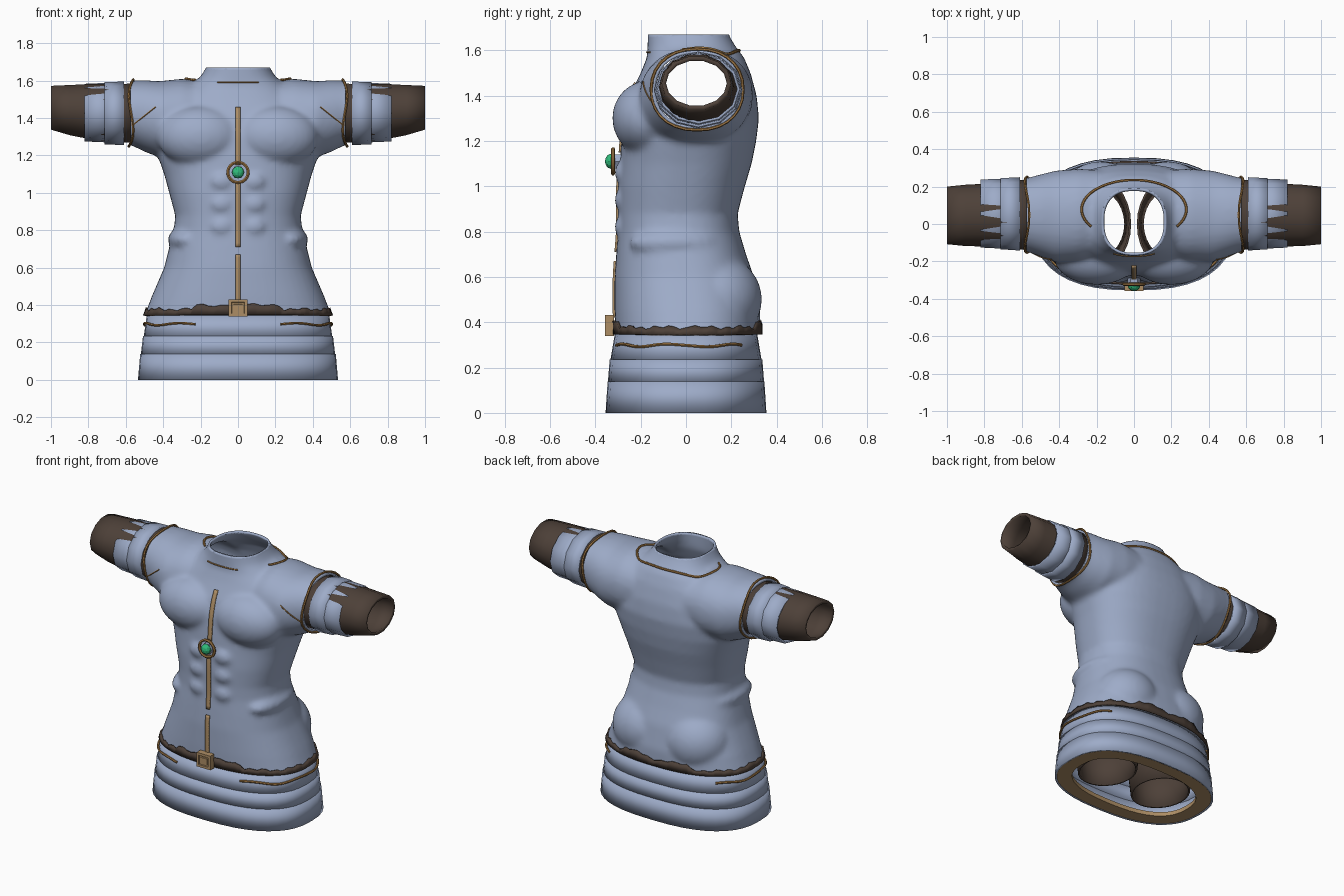
import bpy, bmesh, math
from mathutils import Vector, Matrix
from mathutils.bvhtree import BVHTree

if "Cube" in bpy.data.objects:
    bpy.data.objects.remove(bpy.data.objects["Cube"])


def material(name, rgb):
    m = bpy.data.materials.new(name)
    m.use_nodes = True
    m.diffuse_color = (*rgb, 1)
    m.node_tree.nodes["Principled BSDF"].inputs["Base Color"].default_value = (*rgb, 1)
    return m


CLOTH = material("pale blue cloth", (0.34, 0.41, 0.58))
LEATHER = material("dark brown leather", (0.075, 0.052, 0.04))
BRASS = material("soft brass", (0.42, 0.27, 0.13))
TRIM = material("deep gold trim", (0.36, 0.19, 0.06))
GEM = material("green gem", (0.03, 0.5, 0.2))


def sup(angle, a0, a1, b0, b1, power):
    """Point on a rounded-box outline."""
    c, s = math.cos(angle), math.sin(angle)
    rnd = lambda v: math.copysign(abs(v) ** (2 / power), v)
    return ((a0 + a1) / 2 + rnd(c) * (a1 - a0) / 2,
            (b0 + b1) / 2 + rnd(s) * (b1 - b0) / 2)


def loft(bm, axis, sections, n=32, power=2.4, cap=False):
    """Skin outlines (t, a0, a1, b0, b1) along the z or x axis."""
    rows = []
    for t, *box in sections:
        row = []
        for i in range(n):
            a, b = sup(math.tau * i / n, *box, power)
            row.append(bm.verts.new((a, b, t) if axis == "z" else (t, a, b)))
        rows.append(row)
    for r, q in zip(rows, rows[1:]):
        for i in range(n):
            j = (i + 1) % n
            bm.faces.new((r[i], r[j], q[j], q[i]))
    if cap:
        bm.faces.new(rows[0])
        bm.faces.new(rows[-1])
    bmesh.ops.recalc_face_normals(bm, faces=bm.faces)
    return rows


def finish(name, bm, mat, thickness=0, angle=40):
    me = bpy.data.meshes.new(name)
    bm.to_mesh(me)
    bm.free()
    ob = bpy.data.objects.new(name, me)
    bpy.context.collection.objects.link(ob)
    me.materials.append(mat)
    if angle:
        bpy.ops.object.select_all(action="DESELECT")
        ob.select_set(True)
        bpy.context.view_layer.objects.active = ob
        bpy.ops.object.shade_smooth_by_angle(angle=math.radians(angle))
    if thickness:
        mod = ob.modifiers.new("thickness", "SOLIDIFY")
        mod.thickness = thickness
        mod.offset = -1
    return ob


def tube(name, axis, sections, mat, n=32, power=2.4, thickness=0.012, angle=40):
    bm = bmesh.new()
    loft(bm, axis, sections, n, power)
    return finish(name, bm, mat, thickness, angle)


def evaluated(ob):
    return bpy.data.meshes.new_from_object(ob.evaluated_get(bpy.context.evaluated_depsgraph_get()))


def cord(name, points, radius, mat, cyclic=False):
    cu = bpy.data.curves.new(name, "CURVE")
    cu.dimensions = "3D"
    cu.bevel_depth = radius
    cu.bevel_resolution = 1
    cu.use_fill_caps = True
    sp = cu.splines.new("POLY")
    sp.points.add(len(points) - 1)
    for p, co in zip(sp.points, points):
        p.co = (*co, 1)
    sp.use_cyclic_u = cyclic
    ob = bpy.data.objects.new(name + "_path", cu)
    bpy.context.collection.objects.link(ob)
    bm = bmesh.new()
    bm.from_mesh(evaluated(ob))
    bpy.data.objects.remove(ob)
    return finish(name, bm, mat)


def blob(bm, centre, radii):
    mat = Matrix.Translation(centre) @ Matrix.Diagonal((*radii, 1))
    bmesh.ops.create_icosphere(bm, subdivisions=4, radius=1, matrix=mat)


# Torso: body, shoulders and muscle masses fused into one skin
body = [(0.25, 0.505, -0.31, 0.325), (0.345, 0.5, -0.312, 0.328), (0.45, 0.46, -0.315, 0.328),
        (0.6, 0.395, -0.315, 0.3), (0.7, 0.37, -0.308, 0.265), (0.8, 0.343, -0.3, 0.235),
        (0.88, 0.336, -0.3, 0.228), (1.0, 0.368, -0.3, 0.26), (1.1, 0.395, -0.292, 0.29),
        (1.2, 0.43, -0.285, 0.31), (1.3, 0.44, -0.275, 0.322), (1.4, 0.42, -0.25, 0.312),
        (1.5, 0.36, -0.2, 0.285), (1.57, 0.27, -0.172, 0.255), (1.615, 0.205, -0.17, 0.22),
        (1.67, 0.17, -0.168, 0.187), (1.74, 0.15, -0.168, 0.18)]
shoulder = [(0.64, -0.145, 0.243, 1.255, 1.595), (0.57, -0.148, 0.246, 1.255, 1.6),
            (0.5, -0.175, 0.265, 1.22, 1.602), (0.42, -0.205, 0.285, 1.19, 1.597),
            (0.3, -0.2, 0.295, 1.19, 1.61), (0, -0.15, 0.28, 1.25, 1.57)]
bm = bmesh.new()
loft(bm, "z", [(z, -w, w, f, b) for z, w, f, b in body], 48, cap=True)
loft(bm, "x", shoulder + [(-s[0], *s[1:]) for s in shoulder[-2::-1]], 48, 2.2, cap=True)
for s in (-1, 1):
    blob(bm, (s * 0.2, -0.17, 1.3), (0.23, 0.155, 0.165))      # chest
    blob(bm, (s * 0.18, 0.13, 0.5), (0.22, 0.205, 0.2))        # seat
    blob(bm, (s * 0.27, -0.05, 0.75), (0.105, 0.2, 0.07))      # flank
    for z in (0.82, 0.94, 1.06):
        blob(bm, (s * 0.085, -0.24, z), (0.08, 0.077, 0.065))  # stomach
raw = finish("torso_solid", bm, CLOTH, angle=0)
rm = raw.modifiers.new("fuse", "REMESH")
rm.mode = "VOXEL"
rm.voxel_size = 0.016
sm = raw.modifiers.new("soften", "SMOOTH")
sm.factor = 0.5
sm.iterations = 6
bm = bmesh.new()
bm.from_mesh(evaluated(raw))
bpy.data.objects.remove(raw)
# Open the neck, hem and armholes
for co, no in (((0, 0, 1.67), (0, 0, 1)), ((0, 0, 0.345), (0, 0, -1)),
               ((0.575, 0, 0), (1, 0, 0)), ((-0.575, 0, 0), (-1, 0, 0))):
    bmesh.ops.bisect_plane(bm, geom=bm.verts[:] + bm.edges[:] + bm.faces[:],
                           plane_co=co, plane_no=no, clear_outer=True)
tree = BVHTree.FromBMesh(bm)
finish("torso", bm, CLOTH, 0.014, 60)


def front(x, z, gap=0.004):
    hit = tree.ray_cast(Vector((x, -2, z)), Vector((0, 1, 0)))[0]
    return Vector((x, (hit.y if hit else -0.3) - gap, z))


def top(x, y, gap=0.004):
    hit = tree.ray_cast(Vector((x, y, 3)), Vector((0, 0, -1)))[0]
    return Vector((x, y, (hit.z if hit else 1.6) + gap))


# Skirt in three overlapping tiers, with a bottom lining
for i, (z0, z1, w0, w1, d0, d1) in enumerate([(0.225, 0.345, 0.505, 0.488, 0.335, 0.315),
                                              (0.13, 0.235, 0.52, 0.508, 0.345, 0.337),
                                              (0, 0.138, 0.535, 0.523, 0.355, 0.346)]):
    tube(f"skirt_tier_{i + 1}", "z", [(z0, -w0, w0, -d0, d0), (z1, -w1, w1, -d1, d1)],
         CLOTH, 40, 2.5)
tube("hem_lining", "z", [(0.002, -0.53, 0.53, -0.35, 0.35), (0.002, -0.43, 0.43, -0.255, 0.255),
                         (0.03, -0.43, 0.43, -0.255, 0.255)], BRASS, 40, 2.5, 0)

# Ragged leather belt
bm = bmesh.new()
belt = loft(bm, "z", [(0.346, -0.508, 0.508, -0.322, 0.337), (0.39, -0.494, 0.494, -0.324, 0.337)], 96)
for i, v in enumerate(belt[1]):
    bump = 0.03 if 0.05 < abs(v.co.x) < 0.25 else 0.008
    v.co.z = 0.37 + bump + 0.006 * math.sin(i * 1.9) + 0.004 * math.sin(i * 0.7)
finish("belt", bm, LEATHER, 0.012)

for s, side in ((1, "left"), (-1, "right")):
    # Leg openings inside the skirt
    tube(f"{side}_leg", "z", [(z, s * 0.215 - w, s * 0.215 + w, -d, d) for z, w, d in
                              ((0.04, 0.175, 0.2), (0.2, 0.19, 0.22), (0.42, 0.2, 0.26))],
         LEATHER, 28, 2)
    # Leather sleeve and cloth cuffs
    tube(f"{side}_sleeve", "x", [(s * x, *b) for x, *b in (
        (0.55, -0.138, 0.236, 1.265, 1.588), (0.62, -0.135, 0.235, 1.265, 1.587),
        (0.8, -0.12, 0.215, 1.285, 1.585), (0.9, -0.118, 0.21, 1.305, 1.58),
        (1.0, -0.108, 0.2, 1.335, 1.575))], LEATHER, 14, 2, 0.02, 50)
    tube(f"{side}_upper_cuff", "x", [(s * 0.61, -0.142, 0.25, 1.255, 1.595),
                                     (s * 0.715, -0.135, 0.245, 1.26, 1.592)],
         CLOTH, 12, 2, 0.012, 20)
    tube(f"{side}_lower_cuff", "x", [(s * 0.66, -0.134, 0.243, 1.268, 1.59),
                                     (s * 0.82, -0.126, 0.238, 1.275, 1.583)],
         CLOTH, 12, 2, 0.012, 20)
    # Gold trim on armhole, chest and skirt
    ring = [sup(math.tau * i / 28, -0.154, 0.252, 1.248, 1.606, 2.2) for i in range(28)]
    cord(f"{side}_armhole_trim",
         [(s * (0.572 + 0.012 * math.sin(3 * math.tau * i / 28)), y, z)
          for i, (y, z) in enumerate(ring)], 0.007, TRIM, True)
    cord(f"{side}_chest_seam", [front(s * (0.44 + 0.125 * t / 8), 1.46 - 0.1 * t / 8, 0.001)
                                for t in range(9)], 0.004, TRIM)
    side_arc = [(math.radians(-68 + 4 * i), i) for i in range(29)]
    cord(f"{side}_skirt_trim",
         [(s * x, y, 0.298 + 0.006 * math.sin(i * 0.55)) for (x, y), i in
          ((sup(a, -0.502, 0.502, -0.327, 0.327, 2.5), i) for a, i in side_arc)], 0.007, TRIM)

# Collar trim: open loop around the neck, with a short front piece
loop = [sup(math.radians(-35 + 5 * i), -0.28, 0.28, -0.08, 0.235, 2) for i in range(51)]
cord("collar_trim", [top(x, y) for x, y in loop], 0.007, TRIM)
cord("collar_front_trim", [front(-0.11 + 0.22 * i / 10, 1.592, 0.002) for i in range(11)], 0.004, TRIM)

# Front placket strips
for name, z0, z1 in (("lower_strip", 0.42, 0.67), ("middle_strip", 0.71, 1.06),
                     ("upper_strip", 1.15, 1.46)):
    bm = bmesh.new()
    rows = []
    for i in range(17):
        p = front(0, z0 + (z1 - z0) * i / 16, 0.009)
        rows.append([bm.verts.new(p + Vector((dx, 0, 0))) for dx in (-0.013, 0.013)])
    for a, b in zip(rows, rows[1:]):
        bm.faces.new((a[0], a[1], b[1], b[0]))
    finish(name, bm, BRASS, 0.012)

# Medallion: ring, mount and gem
cord("medallion_ring", [(0.054 * math.cos(math.tau * i / 32), -0.322,
                         1.11 + 0.054 * math.sin(math.tau * i / 32)) for i in range(32)],
     0.009, TRIM, True)
cord("gem_mount", [(0, -0.27, 1.11), (0, -0.325, 1.11)], 0.036, CLOTH)
bm = bmesh.new()
bmesh.ops.create_icosphere(bm, subdivisions=2, radius=1, matrix=Matrix.Translation(
    (0, -0.332, 1.11)) @ Matrix.Diagonal((0.033, 0.026, 0.033, 1)))
finish("gem", bm, GEM, angle=0)

# Buckle with two stepped recesses
bm = bmesh.new()
bmesh.ops.create_cube(bm, size=1, matrix=Matrix.Translation((0, -0.338, 0.385)) @
                      Matrix.Diagonal((0.1, 0.04, 0.092, 1)))
face = min(bm.faces, key=lambda f: f.calc_center_median().y)
for inset, depth in ((0.022, 0), (0.002, -0.008), (0.012, 0), (0.002, 0.006)):
    bmesh.ops.inset_region(bm, faces=[face], thickness=inset, depth=depth)
finish("buckle", bm, BRASS, angle=0)
